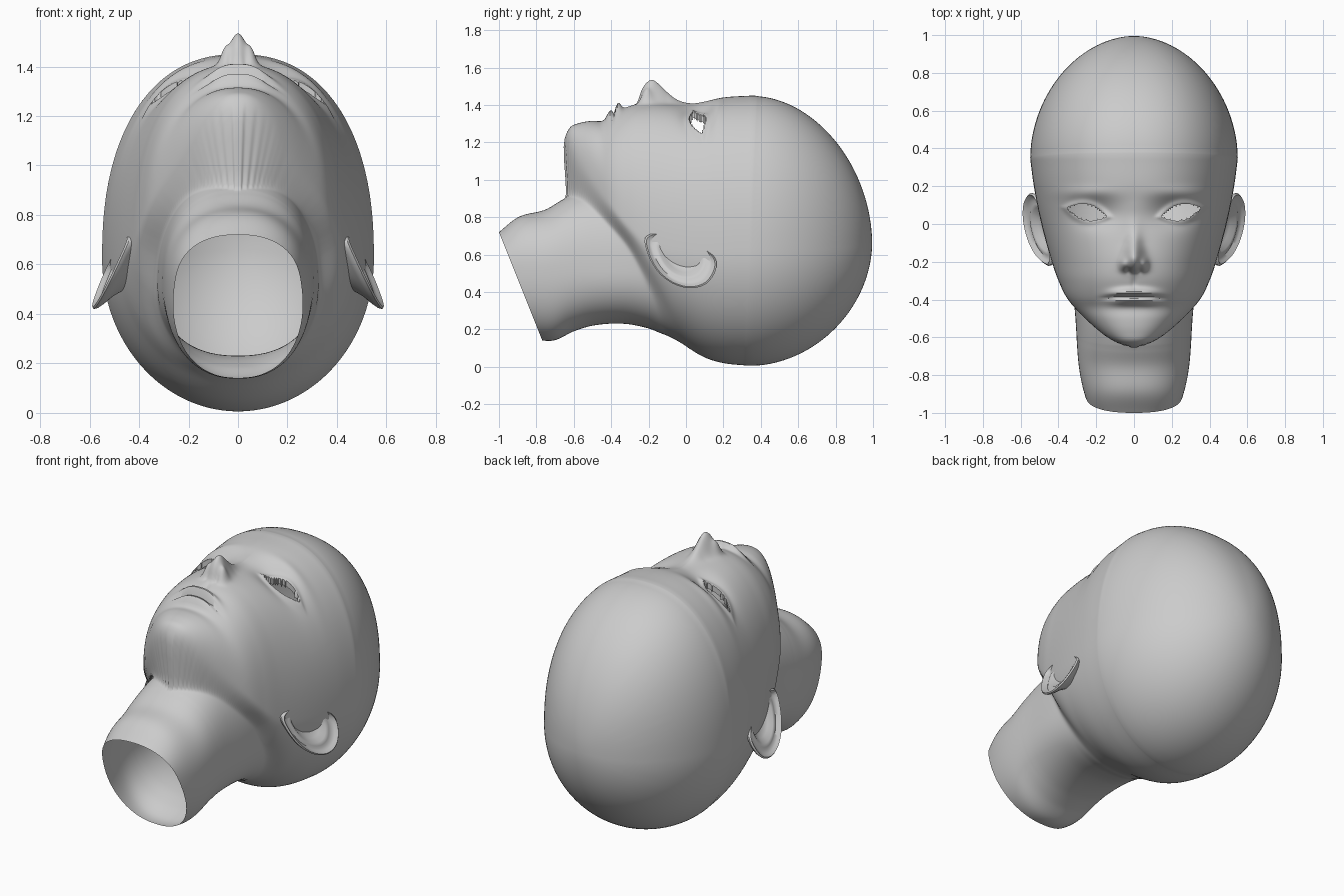
import bpy, bmesh, math

if "Cube" in bpy.data.objects:
    bpy.data.objects.remove(bpy.data.objects["Cube"])

def curve(pts):
    """Smooth function through (position, value) points given in ascending order."""
    n = len(pts)
    d = [(pts[i + 1][1] - pts[i][1]) / (pts[i + 1][0] - pts[i][0]) for i in range(n - 1)]
    m = [d[0]] + [(d[i] + d[i - 1]) / 2 for i in range(1, n - 1)] + [d[-1]]
    def f(x):
        if x <= pts[0][0]: return pts[0][1]
        if x >= pts[-1][0]: return pts[-1][1]
        i = next(k for k in range(n - 1) if x <= pts[k + 1][0])
        h = pts[i + 1][0] - pts[i][0]
        t = (x - pts[i][0]) / h
        return ((1 + 2 * t) * (1 - t) ** 2 * pts[i][1] + t * (1 - t) ** 2 * h * m[i]
                + t * t * (3 - 2 * t) * pts[i + 1][1] + t * t * (t - 1) * h * m[i + 1])
    return f

# Head sections along y: half width, face height, back height, height of widest point
hw = curve([(-.66, .02), (-.64, .075), (-.6, .145), (-.56, .195), (-.5, .26), (-.4, .35), (-.3, .4),
            (-.2, .435), (0, .49), (.2, .53), (.35, .55)])
hf = curve([(-.66, 1.19), (-.63, 1.27), (-.58, 1.3), (-.5, 1.315), (-.44, 1.315), (-.4, 1.345), (-.3, 1.395),
            (-.2, 1.41), (0, 1.405), (.1, 1.42), (.2, 1.44), (.35, 1.45)])
hb = curve([(-.66, 1.12), (-.6, .93), (-.5, .82), (-.4, .72), (-.3, .58), (-.2, .36), (-.1, .19),
            (0, .11), (.1, .05), (.2, .02), (.35, .005)])
hc = curve([(-.66, 1.16), (-.6, 1.1), (-.5, .96), (-.4, .84), (-.3, .74), (-.2, .66), (0, .62), (.35, .62)])
# Neck sections along y
nw = curve([(-1, .22), (-.95, .245), (-.8, .285), (-.5, .31), (-.3, .325), (.15, .33)])
nf = curve([(-1, .72), (-.9, .8), (-.75, .84), (-.65, .9), (-.5, .96), (.15, .98)])
nb = curve([(-1, .2), (-.85, .16), (-.71, .14), (-.6, .19), (-.5, .22), (-.33, .23), (-.2, .205), (-.1, .17), (.15, .2)])

def sections(y):
    if y > .35:
        e = max(1 - min((y - .35) / .645, 1) ** 1.9, 1e-6) ** (1 / 1.9)
        return (.55 * e, .66 + .79 * e, .66 - .655 * e, .66 - .04 * e)
    return (hw(y), hf(y), hb(y), hc(y), nw(y), nf(y), nb(y))

STEPS = 2000
TABLE = [sections(-1.1 + i / STEPS) for i in range(int(2.15 * STEPS))]

def oval(x, z, w, top, bot, mid, n_low):
    if z > mid:
        return ((x / w) ** 2.3 + ((z - mid) / (top - mid)) ** 2.3 - 1) * w * .5
    return ((x / w) ** n_low + ((mid - z) / (mid - bot)) ** n_low - 1) * w * .5

def inside(x, y, z):
    s = TABLE[max(0, min(len(TABLE) - 1, int((y + 1.1) * STEPS)))]
    a = oval(x, z, s[0], s[1], s[2], s[3], 2) if y > -.66 else 9
    if y > .15: return a < 0
    b = oval(x, z, s[4], s[5], s[6], .52, 2.3)
    h = max(.05 - abs(a - b), 0)
    return min(a, b) - h * h * 5 < 0

# Face features, as height added over (x, y)
nose_h = curve([(-.285, 0), (-.26, .012), (-.238, .07), (-.212, .108), (-.18, .123), (-.15, .105),
                (-.1, .06), (-.05, .025), (.03, .003), (.12, 0)])
def bump(x, y, cx, cy, sx, sy, p=2):
    return math.exp(-abs((x - cx) / sx) ** p - ((y - cy) / sy) ** 2)

def eye(x, y):
    """Almond measure of the eye opening: below 1 is inside."""
    u, v = x - .25, y - .062
    u, v = u * .98 + v * .2, v * .98 - u * .2
    return (u / .112) ** 2 + abs(v) / .043

def relief(x, y):
    d = nose_h(y) * math.exp(-(x / (.04 + .012 * (y < -.1) * min(1, (-.1 - y) * 10))) ** 2)
    d += .035 * bump(x, y, .055, -.213, .02, .028)
    d -= .018 * bump(x, y, .03, -.247, .014, .012)
    d -= .05 * bump(x, y, .2, .06, .12, .075)
    d += .012 * bump(x, y, .26, .165, .14, .035)
    d += .016 * math.exp(-((eye(x, y) - 1) / .45) ** 2)
    lip = -.385 - .3 * x * x
    d += .045 * bump(x, y, 0, lip + .022, .125, .021, 3)
    d += .03 * bump(x, y, 0, lip - .022, .11, .022, 3)
    d -= .025 * bump(x, y, 0, lip, .15, .008, 4)
    d -= .008 * bump(x, y, 0, -.31, .016, .03)
    return d

# Half head: rays cast in tilted slices from crown to neck rim
centre = curve([(-1, .47), (-.9, .47), (-.7, .55), (-.3, .62), (.35, .62), (.6, .645), (1, .66)])
tilt = curve([(-.9, .4), (-.56, .15), (-.3, 0), (1, 0)])
rows = [.35 + .645 * math.cos(math.pi / 2 * i / 32) for i in range(1, 33)]
rows += [.35 - .95 * i / 130 for i in range(1, 131)] + [-.6 - .3 * i / 20 for i in range(1, 21)]
N = 150
angles = [math.pi * (j / N) ** 1.5 for j in range(N + 1)]
radii = []
for t in rows:
    c, s = centre(t), tilt(t)
    line = []
    for a in angles:
        sa, ca = math.sin(a), math.cos(a)
        hit = lambda r: inside(abs(r * sa), t - s * r * ca, c + r * ca)
        r = 1.0
        while r > .03 and not hit(r): r -= .03
        lo, hi = max(r, 0), r + .03
        for _ in range(10):
            m = (lo + hi) / 2
            if hit(m): lo = m
            else: hi = m
        line.append(lo)
    radii.append(line)
for _ in range(3):
    old = [l[:] for l in radii]
    for i in range(1, len(rows) - 1):
        for j in range(N + 1):
            p, q = abs(j - 1), (j + 1 if j < N else N - 1)
            radii[i][j] = (2 * old[i][j] + old[i - 1][j] + old[i + 1][j] + old[i][p] + old[i][q]) / 6

bm = bmesh.new()
pole = bm.verts.new((0, .995, .66))
grid = []
for t, line in zip(rows, radii):
    c, s = centre(t), tilt(t)
    ring = []
    for j, (a, r) in enumerate(zip(angles, line)):
        x = 0 if j in (0, N) else r * math.sin(a)
        y, z = t - s * r * math.cos(a), c + r * math.cos(a)
        if z > 1 and y < .4: z += relief(x, y)
        ring.append(bm.verts.new((x, y, z)))
    grid.append(ring)
for j in range(N):
    bm.faces.new((pole, grid[0][j], grid[0][j + 1]))
for a, b in zip(grid, grid[1:]):
    for j in range(N):
        bm.faces.new((a[j], b[j], b[j + 1], a[j + 1]))
bmesh.ops.recalc_face_normals(bm, faces=bm.faces)

# Open eye with an inward lid edge
val = {v: eye(v.co.x, v.co.y) for v in bm.verts if v.co.z > 1}
inner = {v for v in val if val[v] < 1}
moves = {}
for v in inner:
    outs = [w for w in (e.other_vert(v) for e in v.link_edges) if w in val and w not in inner]
    if outs:
        w = max(outs, key=val.get)
        moves[v] = v.co.lerp(w.co, (1 - val[v]) / (val[w] - val[v]))
for v, co in moves.items(): v.co = co
bmesh.ops.delete(bm, geom=[f for f in bm.faces if all(v in inner for v in f.verts)], context='FACES')
edge = [e for e in bm.edges if e.is_boundary and all(v in inner for v in e.verts)]
lid = bmesh.ops.extrude_edge_only(bm, edges=edge)['geom']
bmesh.ops.translate(bm, verts=[g for g in lid if isinstance(g, bmesh.types.BMVert)], vec=(0, 0, -.035))

def finish(bm, name, angle):
    me = bpy.data.meshes.new(name)
    bm.to_mesh(me)
    bm.free()
    ob = bpy.data.objects.new(name, me)
    bpy.context.collection.objects.link(ob)
    mir = ob.modifiers.new("mirror", 'MIRROR')
    mir.merge_threshold = .0002
    bpy.ops.object.select_all(action='DESELECT')
    ob.select_set(True)
    bpy.context.view_layer.objects.active = ob
    bpy.ops.object.shade_smooth_by_angle(angle=math.radians(angle))
    return ob
finish(bm, "head", 50)

# Ears: an outline swept through a rim-and-bowl profile (radius share, offset outward)
outline = [(-.21, .70), (-.21, .62), (-.16, .52), (-.08, .45), (.02, .42), (.11, .445),
           (.16, .52), (.15, .59), (.06, .66), (-.08, .72)]
K, M = len(outline), 60
ext = [outline[i % K] for i in range(-2, K + 3)]
ey = curve([(i - 2, p[0]) for i, p in enumerate(ext)])
ez = curve([(i - 2, p[1]) for i, p in enumerate(ext)])
profile = [(.12, -.05), (.3, -.048), (.48, -.035), (.6, -.012), (.7, -.008), (.8, -.014), (.88, -.002), (.95, .01),
           (1, .002), (.98, -.012), (.88, -.028), (.7, -.05), (.5, -.09)]
bm = bmesh.new()
rings = []
for share, off in profile:
    ring = []
    for i in range(M):
        u = K * i / M
        y = -.03 + (ey(u) + .03) * share
        z = .585 + (ez(u) - .585) * share
        ring.append(bm.verts.new((.45 + .43 * (.72 - z) + .1 * y + off, y, z)))
    rings.append(ring)
for a, b in zip(rings, rings[1:]):
    for i in range(M):
        bm.faces.new((a[i], a[(i + 1) % M], b[(i + 1) % M], b[i]))
bm.faces.new(rings[0])
bmesh.ops.recalc_face_normals(bm, faces=bm.faces)
finish(bm, "ears", 60)
